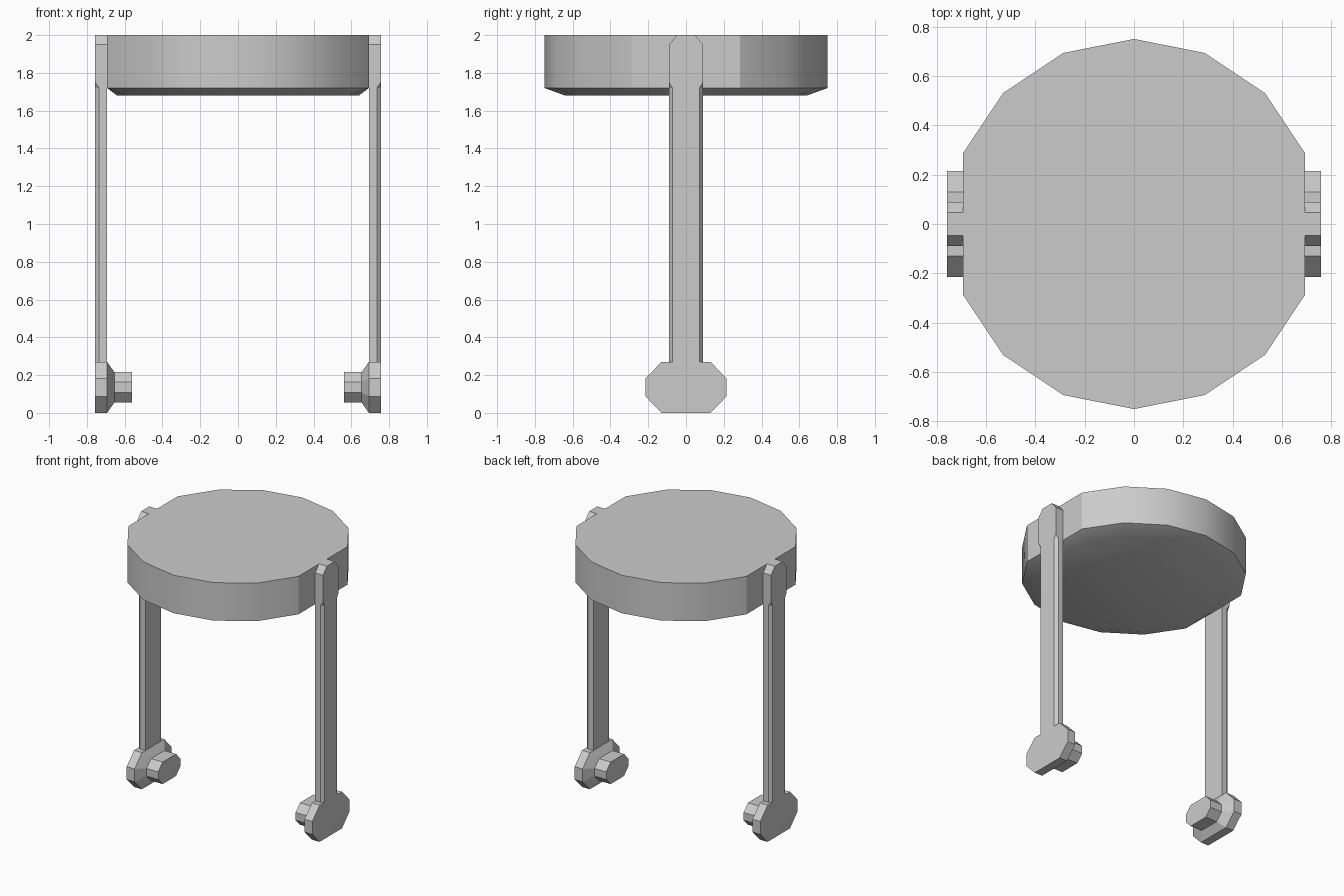
import bpy, bmesh, math

cube = bpy.data.objects.get("Cube")
if cube:
    bpy.data.objects.remove(cube)

grey = bpy.data.materials.new("plain_grey")
grey.use_nodes = True
colour = (0.6, 0.6, 0.6, 1)
grey.diffuse_color = colour
grey.node_tree.nodes["Principled BSDF"].inputs["Base Color"].default_value = colour

INNER, OUTER = 0.693, 0.757      # leg thickness along x


def loft(name, rings, start=True, end=True, mirror=False, smooth=False):
    """Skin a stack of equal-sized rings, with optional end caps."""
    bm = bmesh.new()
    loops = [[bm.verts.new(p) for p in ring] for ring in rings]
    n = len(loops[0])
    for a, b in zip(loops, loops[1:]):
        for i in range(n):
            j = (i + 1) % n
            bm.faces.new((a[i], a[j], b[j], b[i]))
    if start:
        bm.faces.new(loops[0][::-1])
    if end:
        bm.faces.new(loops[-1])
    bmesh.ops.remove_doubles(bm, verts=bm.verts, dist=0.0001)
    bmesh.ops.recalc_face_normals(bm, faces=bm.faces)
    # Open shells: make sure the faces point outwards
    if sum(f.normal.dot(f.calc_center_median() - bm_centre(bm)) for f in bm.faces) < 0:
        bmesh.ops.reverse_faces(bm, faces=bm.faces)
    mesh = bpy.data.meshes.new(name)
    bm.to_mesh(mesh)
    bm.free()
    mesh.materials.append(grey)
    ob = bpy.data.objects.new(name, mesh)
    bpy.context.collection.objects.link(ob)
    if mirror:
        ob.modifiers.new("other_side", 'MIRROR').use_axis = (True, False, False)
    if smooth:
        bpy.ops.object.select_all(action='DESELECT')
        ob.select_set(True)
        bpy.context.view_layer.objects.active = ob
        bpy.ops.object.shade_smooth_by_angle(angle=math.radians(30))
    return ob


def bm_centre(bm):
    total = bm.verts[:][0].co * 0
    for v in bm.verts:
        total = total + v.co
    return total / len(bm.verts)


# Seat: sixteen-sided disc, cut flat where the legs join, tapered underneath
def disc(radius, z, limit):
    ring = []
    for i in range(16):
        a = math.tau * i / 16
        x = max(-limit, min(limit, radius * math.cos(a)))
        ring.append((x, radius * math.sin(a), z))
    return ring


loft("seat", [disc(0.64, 1.68, 1), disc(0.75, 1.72, INNER), disc(0.75, 2, INNER)],
     smooth=True)


# Leg shaft: flat bar with its outer edges chamfered, fading out at the top
def bar(z, cut_x, cut_y):
    half = 0.09
    return [(INNER, -half, z), (OUTER - cut_x, -half, z), (OUTER, -half + cut_y, z),
            (OUTER, half - cut_y, z), (OUTER - cut_x, half, z), (INNER, half, z)]


loft("leg_shafts", [bar(0.27, 0.022, 0.018), bar(1.72, 0.022, 0.018), bar(1.75, 0.0005, 0.0005)],
     start=False, end=False, mirror=True)

# Leg head: block with clipped top corners, flush with the seat top
head = [(-0.09, 1.75), (0.09, 1.75), (0.09, 1.95), (0.047, 2), (-0.047, 2), (-0.09, 1.95)]
loft("leg_heads", [[(x, y, z) for y, z in head] for x in (INNER, OUTER)], mirror=True)


# Foot: stretched octagon that narrows inwards to a short peg
def octagon(x, scale):
    w, h, cw, ch = 0.215, 0.135, 0.13, 0.047
    pts = [(w, -ch), (w, ch), (cw, h), (-cw, h), (-w, ch), (-w, -ch), (-cw, -h), (cw, -h)]
    return [(x, y * scale, h + z * scale) for y, z in pts]


loft("feet", [octagon(OUTER, 1), octagon(INNER, 1), octagon(0.655, 0.6), octagon(0.56, 0.6)],
     mirror=True)
